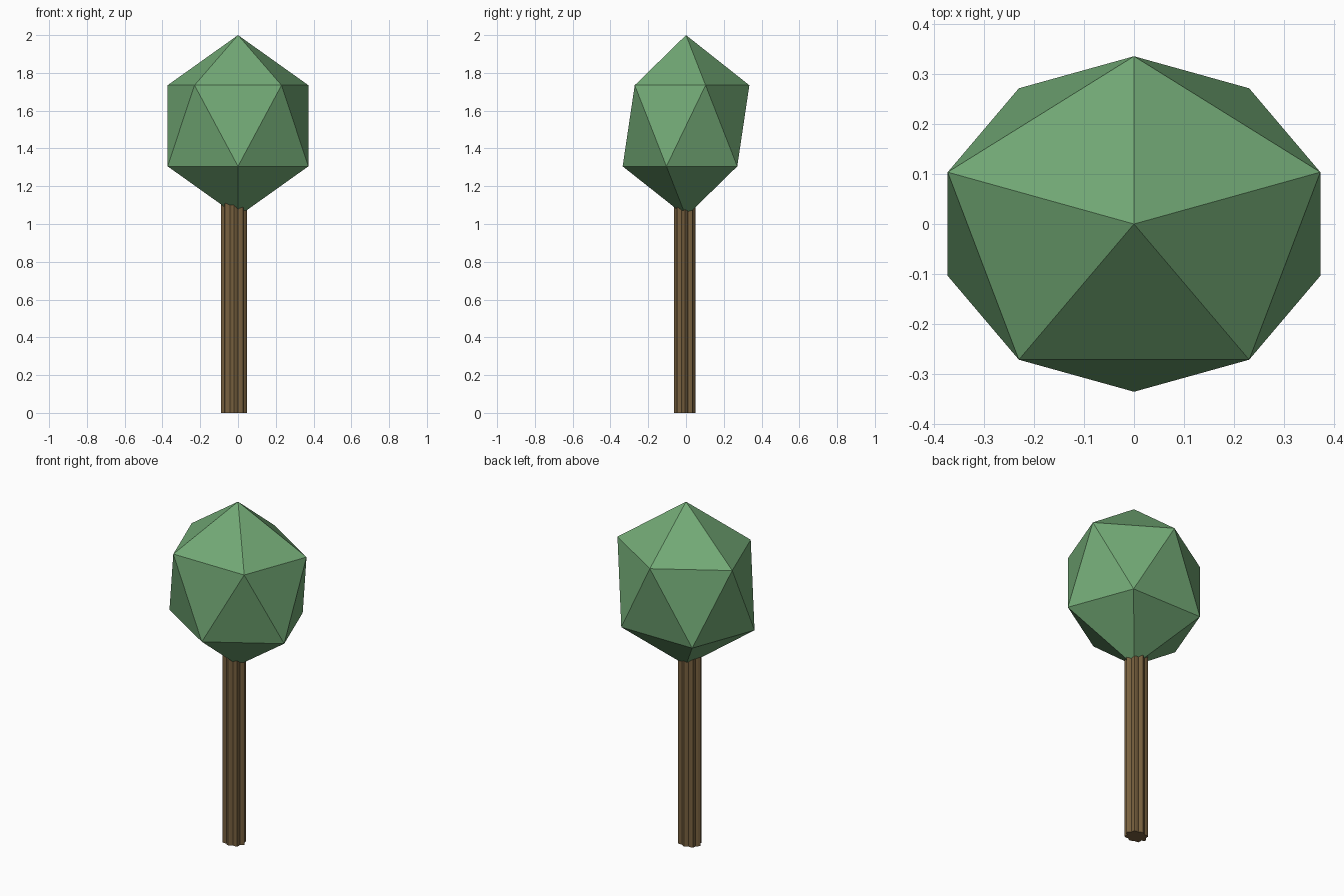
import bpy, bmesh
from math import sin, cos, pi, radians
from mathutils import Matrix

if "Cube" in bpy.data.objects:
    bpy.data.objects.remove(bpy.data.objects["Cube"])


def make(name, bm, color):
    bmesh.ops.recalc_face_normals(bm, faces=bm.faces)
    mesh = bpy.data.meshes.new(name)
    bm.to_mesh(mesh)
    bm.free()
    mat = bpy.data.materials.new(name + "_color")
    mat.diffuse_color = (*color, 1)
    mat.use_nodes = True
    mat.node_tree.nodes["Principled BSDF"].inputs["Base Color"].default_value = mat.diffuse_color
    mesh.materials.append(mat)
    obj = bpy.data.objects.new(name, mesh)
    bpy.context.collection.objects.link(obj)
    return obj


# Foliage: a stretched icosahedron with a lower point facing the front
bm = bmesh.new()
bmesh.ops.create_icosphere(bm, subdivisions=1, radius=1)
place = (Matrix.Translation((0, 0, 1.52))
         @ Matrix.Diagonal((0.438, 0.375, 0.48, 1))
         @ Matrix.Rotation(radians(90), 4, 'Z'))
bm.transform(place)
make("foliage", bm, (0.17, 0.40, 0.18))

# Trunk: a fluted, bark-like prism reaching up into the foliage
LOBES, STEPS = 8, 4
bm = bmesh.new()
ring = []
for i in range(LOBES * STEPS):
    a = 2 * pi * i / (LOBES * STEPS)
    r = 1 - 0.2 * (0.5 - 0.5 * cos(LOBES * a)) - 0.03 * sin(3 * a) ** 2
    ring.append(bm.verts.new((-0.021 + 0.069 * r * cos(a),
                              -0.006 + 0.058 * r * sin(a), 0)))
base = bm.faces.new(ring)
top = bmesh.ops.extrude_face_region(bm, geom=[base], use_keep_orig=True)
bmesh.ops.translate(bm, vec=(0, 0, 1.12),
                    verts=[v for v in top["geom"] if isinstance(v, bmesh.types.BMVert)])
make("trunk", bm, (0.19, 0.12, 0.05))
